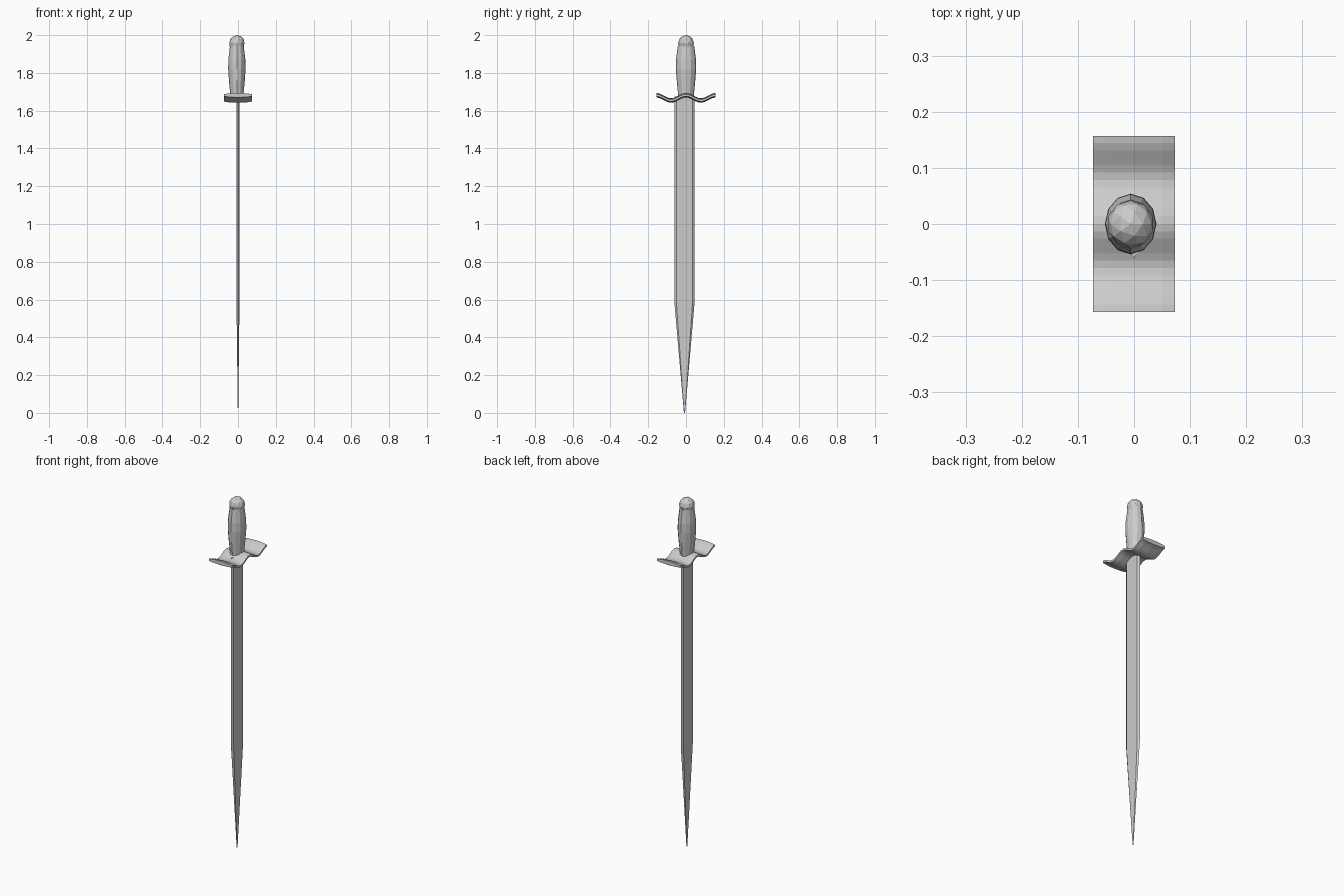
import bpy, bmesh
from math import cos, sin, pi

if "Cube" in bpy.data.objects:
    bpy.data.objects.remove(bpy.data.objects["Cube"])


def loft(name, rings, closed_ends=True):
    """Skin a list of equal-length closed rings of points."""
    bm = bmesh.new()
    loops = [[bm.verts.new(p) for p in ring] for ring in rings]
    n = len(loops[0])
    for a, b in zip(loops, loops[1:]):
        for i in range(n):
            j = (i + 1) % n
            bm.faces.new((a[i], a[j], b[j], b[i]))
    if closed_ends:
        bm.faces.new(loops[0])
        bm.faces.new(loops[-1])
    bmesh.ops.recalc_face_normals(bm, faces=bm.faces)
    mesh = bpy.data.meshes.new(name)
    bm.to_mesh(mesh)
    bm.free()
    obj = bpy.data.objects.new(name, mesh)
    bpy.context.collection.objects.link(obj)
    return obj


# Blade: flat bevelled section, tapering to the point
def blade_ring(z, half_width, half_thick):
    section = [(0, -1), (1, -0.8), (1, 0.8), (0, 1), (-1, 0.8), (-1, -0.8)]
    return [(x * half_thick, -0.008 + y * half_width, z) for x, y in section]


loft("blade", [blade_ring(*r) for r in
               [(0.0, 0.003, 0.001), (0.58, 0.053, 0.008), (1.675, 0.053, 0.008)]])

# Crossguard: thin lens section swept along a wave
lens = [(-0.073, 0.45), (-0.05, 0.8), (0, 1), (0.05, 0.8), (0.073, 0.45)]
lens += [(x, -t) for x, t in reversed(lens)]
guard_rings = []
for i in range(25):
    y = -0.157 + 0.314 * i / 24
    z = 1.668 + 0.014 * cos(2 * pi * y / 0.158)
    guard_rings.append([(x, y, z + 0.012 * t) for x, t in lens])
loft("crossguard", guard_rings)

# Grip: faceted barrel
SIDES = 12
grip_profile = [(1.675, 0.034, 0.041), (1.76, 0.042, 0.049), (1.82, 0.046, 0.054),
                (1.87, 0.045, 0.053), (1.945, 0.036, 0.043)]
loft("grip", [[(-0.006 + rx * cos(2 * pi * k / SIDES), ry * sin(2 * pi * k / SIDES), z)
               for k in range(SIDES)] for z, rx, ry in grip_profile])

# Pommel: faceted ball
bpy.ops.mesh.primitive_ico_sphere_add(subdivisions=2, radius=0.042,
                                      location=(-0.006, 0, 1.958))
bpy.context.object.name = "pommel"
